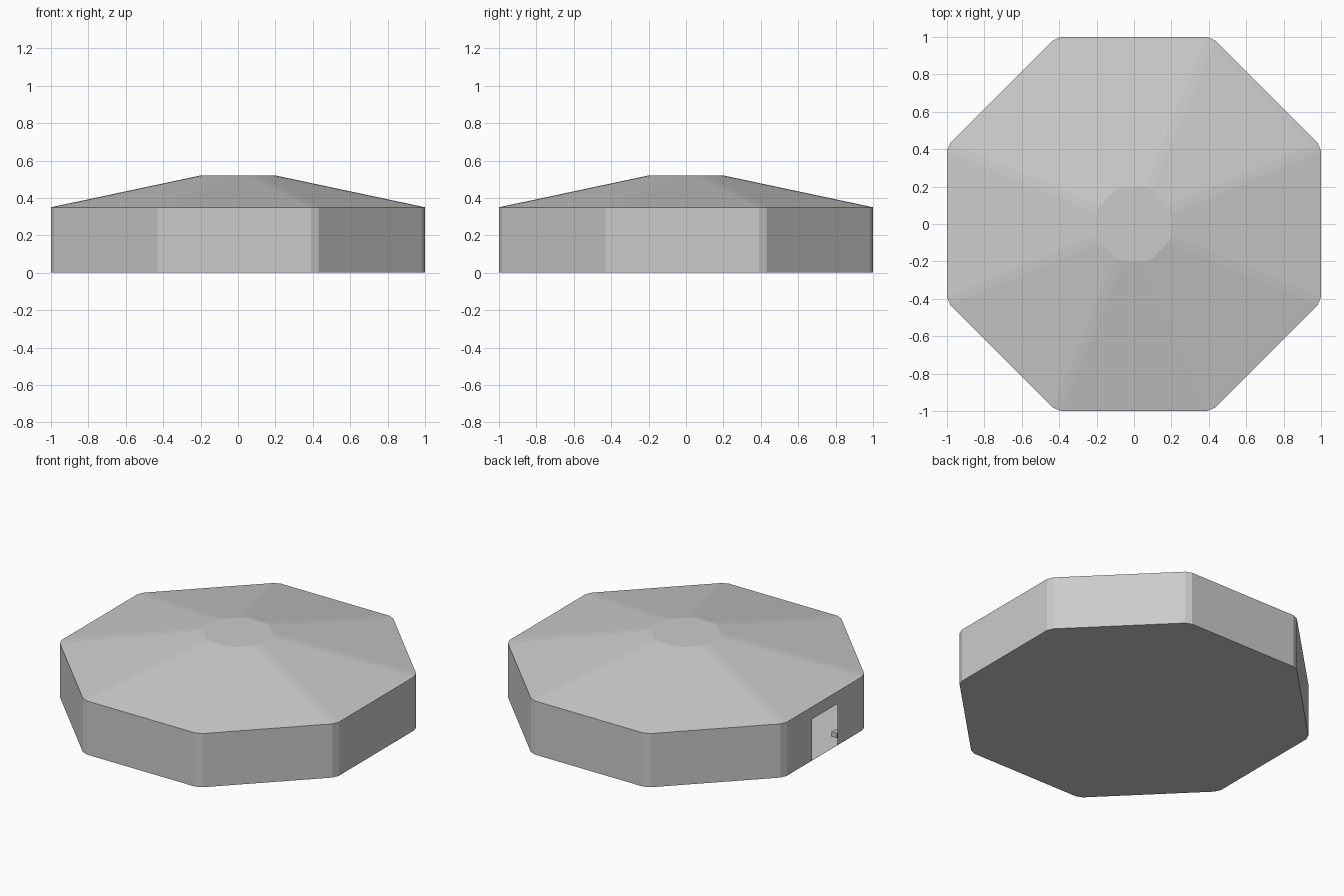
import bpy, bmesh
from math import cos, sin, pi

if "Cube" in bpy.data.objects:
    bpy.data.objects.remove(bpy.data.objects["Cube"])

WALL_H, TOP_H = 0.35, 0.52
DOOR_HALF, DOOR_H = 0.13, 0.27
CHAMFER = 0.024


def ring(bm, apothem, z):
    """Octagon with chamfered corners: two points per side, starting at +x."""
    half = apothem * math_tan - CHAMFER
    verts = []
    for k in range(8):
        a = k * pi / 4
        for t in (-half, half):
            verts.append(bm.verts.new((apothem * cos(a) - t * sin(a),
                                       apothem * sin(a) + t * cos(a), z)))
    return verts


math_tan = sin(pi / 8) / cos(pi / 8)


def bridge(bm, lo, hi, skip=()):
    n = len(lo)
    for i in range(n):
        if i not in skip:
            j = (i + 1) % n
            bm.faces.new((lo[i], lo[j], hi[j], hi[i]))


def finish(bm, name):
    me = bpy.data.meshes.new(name)
    bm.to_mesh(me)
    bm.free()
    ob = bpy.data.objects.new(name, me)
    bpy.context.collection.objects.link(ob)
    return ob


# thin walls, with a doorway cut in the -x side
bm = bmesh.new()
lo, hi = ring(bm, 1, 0), ring(bm, 1, WALL_H)
DOOR_SIDE = 8
bridge(bm, lo, hi, skip=(DOOR_SIDE,))
d = [bm.verts.new((-1, y, z)) for y, z in
     ((DOOR_HALF, 0), (DOOR_HALF, DOOR_H), (-DOOR_HALF, DOOR_H), (-DOOR_HALF, 0))]
a, b = DOOR_SIDE, DOOR_SIDE + 1
bm.faces.new((lo[a], d[0], d[1], hi[a]))
bm.faces.new((d[1], d[2], hi[b], hi[a]))
bm.faces.new((d[3], lo[b], hi[b], d[2]))
finish(bm, "walls")

# floor slab
bm = bmesh.new()
bm.faces.new(list(reversed(ring(bm, 1, 0))))
finish(bm, "floor")

# sloping roof with a flat crown
bm = bmesh.new()
eave, crown = ring(bm, 1, WALL_H), ring(bm, 0.2, TOP_H)
bridge(bm, eave, crown)
bm.faces.new(crown)
finish(bm, "roof")

# small block just inside the doorway
bpy.ops.mesh.primitive_cube_add(size=1, location=(-0.92, -0.235, 0.015))
block = bpy.context.object
block.name = "door_stop"
block.scale = (0.04, 0.04, 0.03)
